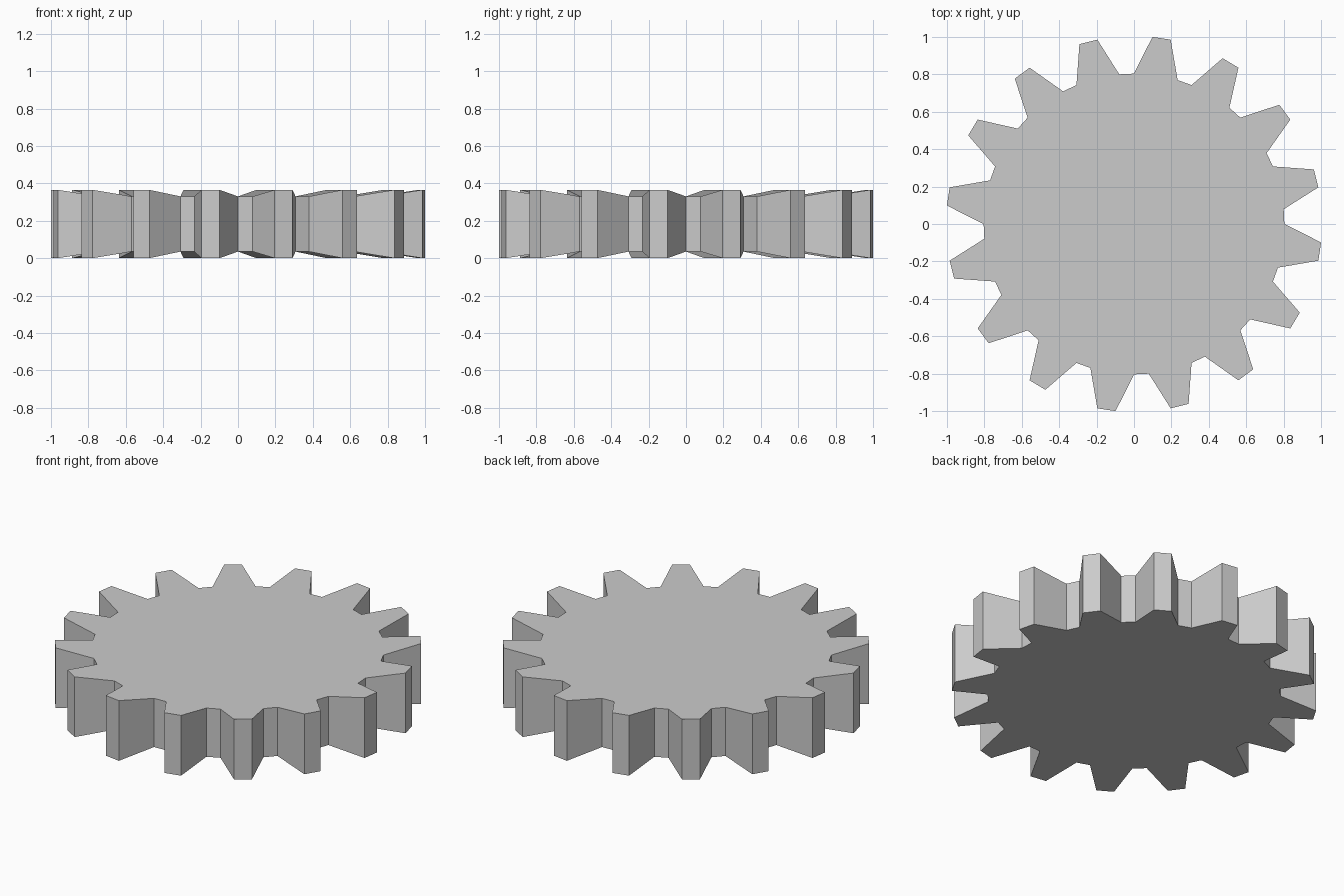
import bpy
import bmesh
from math import cos, sin, pi

cube = bpy.data.objects.get("Cube")
if cube:
    bpy.data.objects.remove(cube, do_unlink=True)

TEETH = 16
STEPS = TEETH * 4
TIP_RADIUS, ROOT_RADIUS = 1.005, 0.804
HEIGHT, DIP = 0.365, 0.035

# Plain grey metal
grey = bpy.data.materials.new("grey")
grey.use_nodes = True
colour = (0.6, 0.6, 0.6, 1)
grey.diffuse_color = colour
grey.node_tree.nodes["Principled BSDF"].inputs["Base Color"].default_value = colour


def ring(bm, top):
    """One toothed outline; the roots are slightly thinner than the tips."""
    verts = []
    for k in range(STEPS):
        tip = k % 4 >= 2
        r = TIP_RADIUS if tip else ROOT_RADIUS
        inset = 0 if tip else DIP
        z = HEIGHT - inset if top else inset
        a = 2 * pi * k / STEPS
        verts.append(bm.verts.new((r * cos(a), r * sin(a), z)))
    return verts


# Gear wheel: two toothed caps joined by straight walls
bm = bmesh.new()
lower, upper = ring(bm, False), ring(bm, True)
bm.faces.new(upper)
bm.faces.new(lower[::-1])
for k in range(STEPS):
    n = (k + 1) % STEPS
    bm.faces.new((lower[k], lower[n], upper[n], upper[k]))
mesh = bpy.data.meshes.new("gear_wheel")
bm.to_mesh(mesh)
bm.free()
mesh.materials.append(grey)
gear = bpy.data.objects.new("gear_wheel", mesh)
bpy.context.collection.objects.link(gear)
